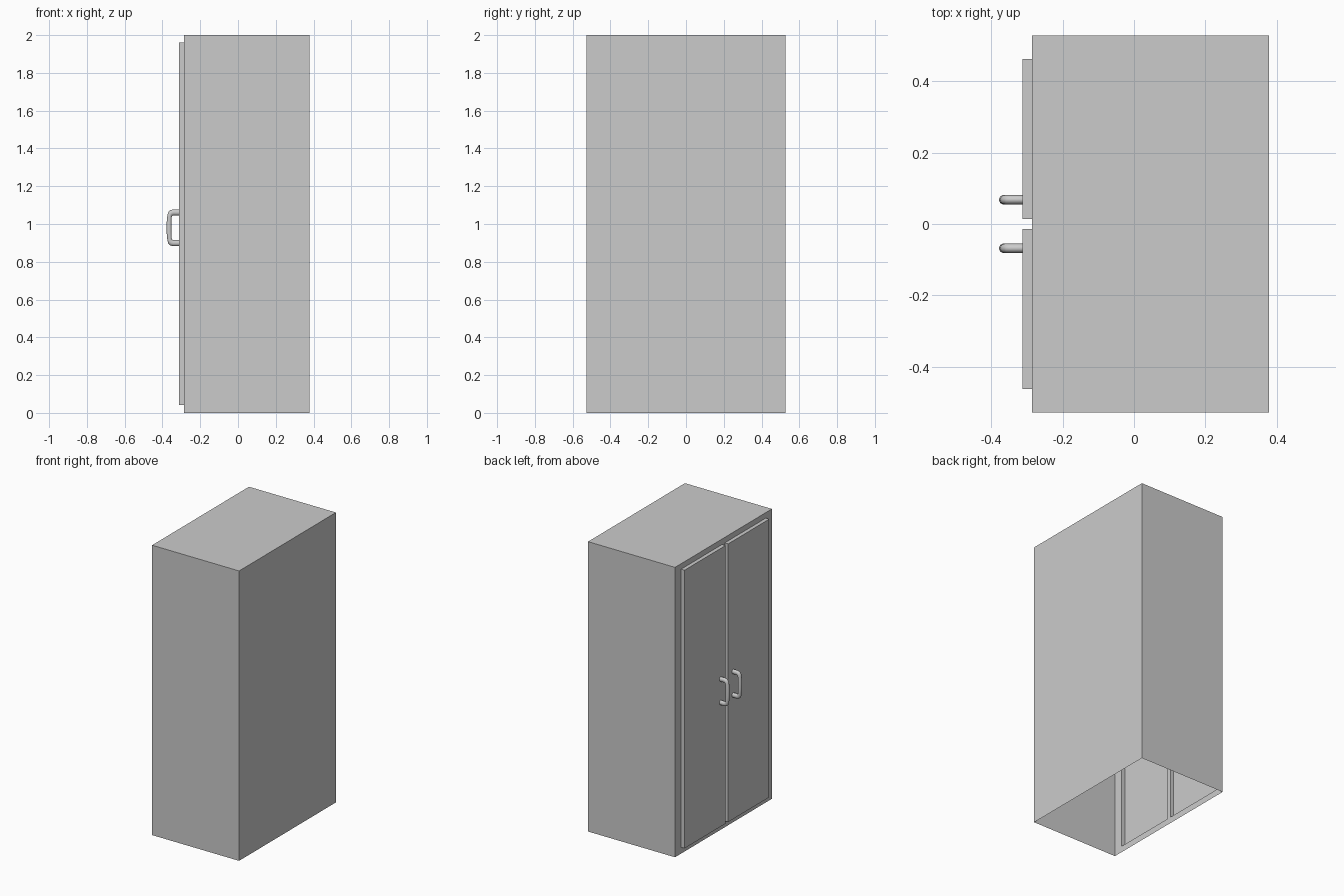
import bpy, bmesh, math

if "Cube" in bpy.data.objects:
    bpy.data.objects.remove(bpy.data.objects["Cube"])

X_BACK, X_FRONT, X_DOOR = 0.378, -0.286, -0.312
HALF_W, HEIGHT = 0.528, 2.0
D_IN, D_OUT, D_LOW, D_TOP = 0.0145, 0.4615, 0.043, 1.962


def finish(name, bm):
    bmesh.ops.remove_doubles(bm, verts=bm.verts, dist=1e-5)
    mesh = bpy.data.meshes.new(name)
    bm.to_mesh(mesh)
    bm.free()
    ob = bpy.data.objects.new(name, mesh)
    bpy.context.collection.objects.link(ob)
    return ob


def quad(bm, pts):
    return bm.faces.new([bm.verts.new(p) for p in pts])


def open_box(bm, lo, hi, skip):
    """Outward-facing box with the named sides left open."""
    (a, b, c), (d, e, f) = lo, hi
    sides = {
        "-x": [(a, b, c), (a, b, f), (a, e, f), (a, e, c)],
        "+x": [(d, b, c), (d, e, c), (d, e, f), (d, b, f)],
        "-y": [(a, b, c), (d, b, c), (d, b, f), (a, b, f)],
        "+y": [(a, e, c), (a, e, f), (d, e, f), (d, e, c)],
        "-z": [(a, b, c), (a, e, c), (d, e, c), (d, b, c)],
        "+z": [(a, b, f), (d, b, f), (d, e, f), (a, e, f)],
    }
    for key, pts in sides.items():
        if key not in skip:
            quad(bm, pts)


# Cabinet shell, open underneath, with a face frame around two door openings
bm = bmesh.new()
open_box(bm, (X_FRONT, -HALF_W, 0), (X_BACK, HALF_W, HEIGHT), ("-x", "-z"))
ys = [-HALF_W, -D_OUT, -D_IN, D_IN, D_OUT, HALF_W]
zs = [0, D_LOW, D_TOP, HEIGHT]
for i in range(5):
    for j in range(3):
        if j == 1 and i in (1, 3):
            continue
        x, y0, y1, z0, z1 = X_FRONT, ys[i], ys[i + 1], zs[j], zs[j + 1]
        quad(bm, [(x, y0, z0), (x, y0, z1), (x, y1, z1), (x, y1, z0)])
finish("cabinet_body", bm)

# Raised doors, hollow behind
for side, y0, y1 in (("left", D_IN, D_OUT), ("right", -D_OUT, -D_IN)):
    bm = bmesh.new()
    open_box(bm, (X_DOOR, y0, D_LOW), (X_FRONT, y1, D_TOP), ("+x",))
    finish(side + "_door", bm)

# Handles: oval rings swept along a bow; (outer x, outer z, inner x, inner z) from mid height
Z_MID = 0.98
half = [(-.312, .097, -.312, .065), (-.345, .097, -.341, .065),
        (-.359, .093, -.347, .064), (-.369, .083, -.350, .061),
        (-.374, .066, -.351, .054), (-.378, .025, -.351, .022)]
rings = half + [(a, -b, c, -d) for a, b, c, d in reversed(half)]
SEG = 16
for side, yc in (("left", 0.068), ("right", -0.068)):
    bm = bmesh.new()
    loops = []
    for ox, oz, ix, iz in rings:
        loop = []
        for k in range(SEG):
            t = 2 * math.pi * k / SEG
            s = (1 + math.cos(t)) / 2
            loop.append(bm.verts.new((ix + (ox - ix) * s,
                                      yc + 0.0133 * math.sin(t),
                                      Z_MID + iz + (oz - iz) * s)))
        loops.append(loop)
    for p, q in zip(loops, loops[1:]):
        for k in range(SEG):
            n = (k + 1) % SEG
            bm.faces.new((p[k], p[n], q[n], q[k]))
    bm.faces.new(loops[0])
    bm.faces.new(loops[-1])
    bmesh.ops.recalc_face_normals(bm, faces=bm.faces)
    ob = finish(side + "_handle", bm)
    bpy.ops.object.select_all(action="DESELECT")
    ob.select_set(True)
    bpy.context.view_layer.objects.active = ob
    bpy.ops.object.shade_smooth_by_angle(angle=math.radians(50))
